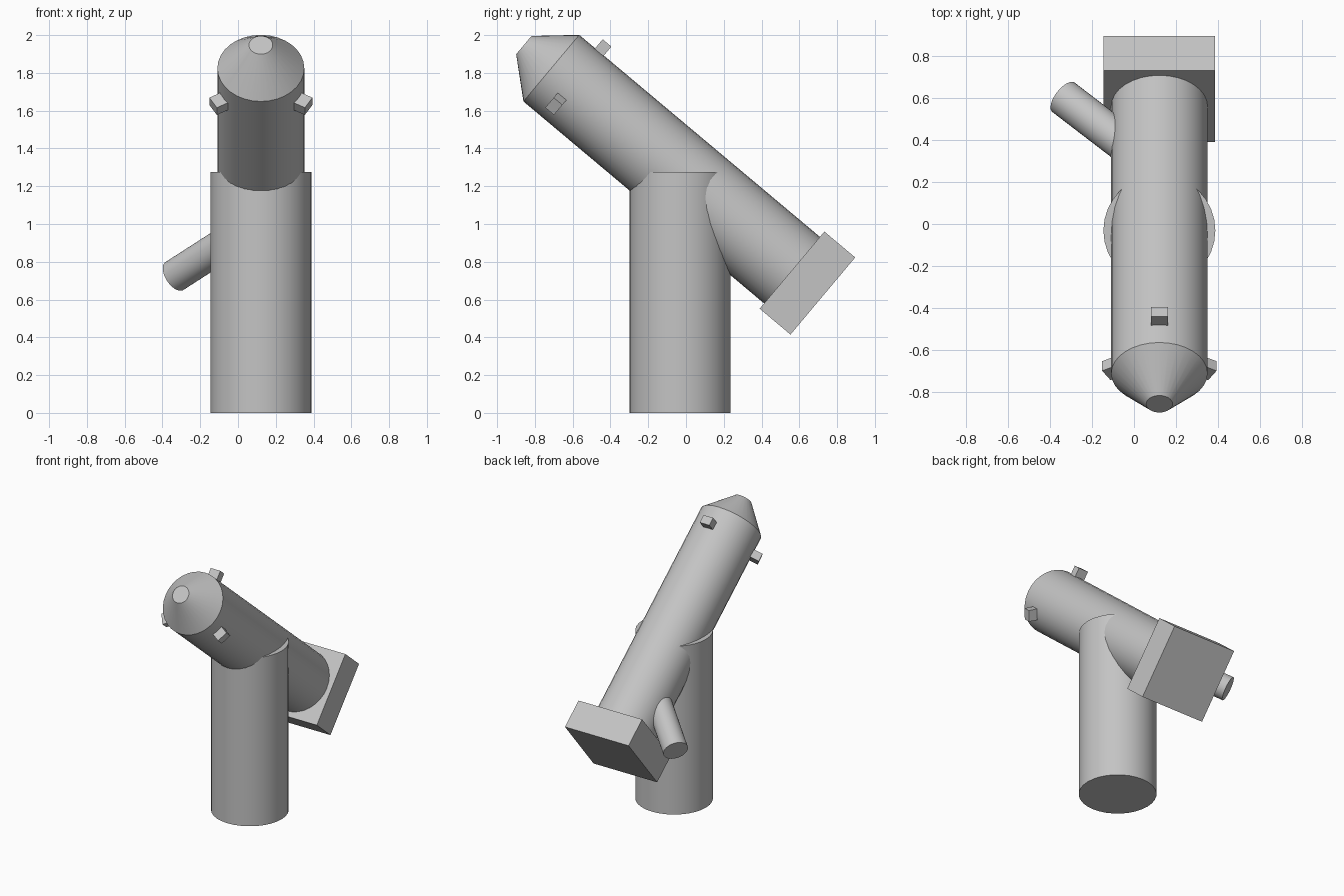
import bpy, math
from mathutils import Vector, Matrix

cube = bpy.data.objects.get("Cube")
if cube:
    bpy.data.objects.remove(cube, do_unlink=True)

grey = bpy.data.materials.new("plain grey")
grey.use_nodes = True
grey.diffuse_color = (0.55, 0.55, 0.55, 1)
grey.node_tree.nodes["Principled BSDF"].inputs["Base Color"].default_value = (0.55, 0.55, 0.55, 1)

# Tube frame: local z points along the tube towards the nose
tilt = math.radians(40)
back = Vector((0, math.cos(tilt), -math.sin(tilt)))
up = Vector((0, math.sin(tilt), math.cos(tilt)))
side = Vector((1, 0, 0))
shoulder = Vector((0.121, -0.713, 1.825))
frame = Matrix((side, up, -back)).transposed()


def finish(name, smooth=False):
    ob = bpy.context.object
    ob.name = name
    ob.data.materials.append(grey)
    if smooth:
        bpy.ops.object.shade_smooth_by_angle(angle=math.radians(35))
    return ob


def rod(name, start, end, r1, r2=None, sides=32):
    """Cylinder or cone frustum between two points."""
    axis = end - start
    bpy.ops.mesh.primitive_cone_add(
        vertices=sides, radius1=r1, radius2=r1 if r2 is None else r2, depth=axis.length,
        location=(start + end) / 2, rotation=axis.to_track_quat('Z', 'Y').to_euler())
    return finish(name, True)


def block(name, centre, size, rotation):
    bpy.ops.mesh.primitive_cube_add(size=1, location=centre, rotation=rotation.to_euler())
    ob = finish(name)
    ob.data.transform(Matrix.Diagonal((*size, 1)))
    return ob


# Upright post
rod("post", Vector((0.121, -0.031, 0)), Vector((0.121, -0.031, 1.275)), 0.267)

# Slanted tube with a blunt nose and a square block at the lower end
rod("main_tube", shoulder, shoulder + back * 1.7, 0.23)
rod("nose_cone", shoulder, shoulder - back * 0.19, 0.23, 0.063)
block("base_block", shoulder + back * 1.77, (0.533, 0.533, 0.213), frame)

# Short side tube leaving the main tube at 45 degrees
tip = Vector((-0.336, 0.604, 0.725))
rod("side_tube", tip + (side - back).normalized() * 0.6, tip, 0.088)

# Three small lugs around the front of the tube
for i, name in enumerate(("top_lug", "left_lug", "right_lug")):
    spin = frame @ Matrix.Rotation(-math.tau / 3 * i, 3, 'Z')
    centre = shoulder + back * 0.14 + spin @ Vector((0, 0.252, 0))
    block(name, centre, (0.08, 0.08, 0.06), spin)
